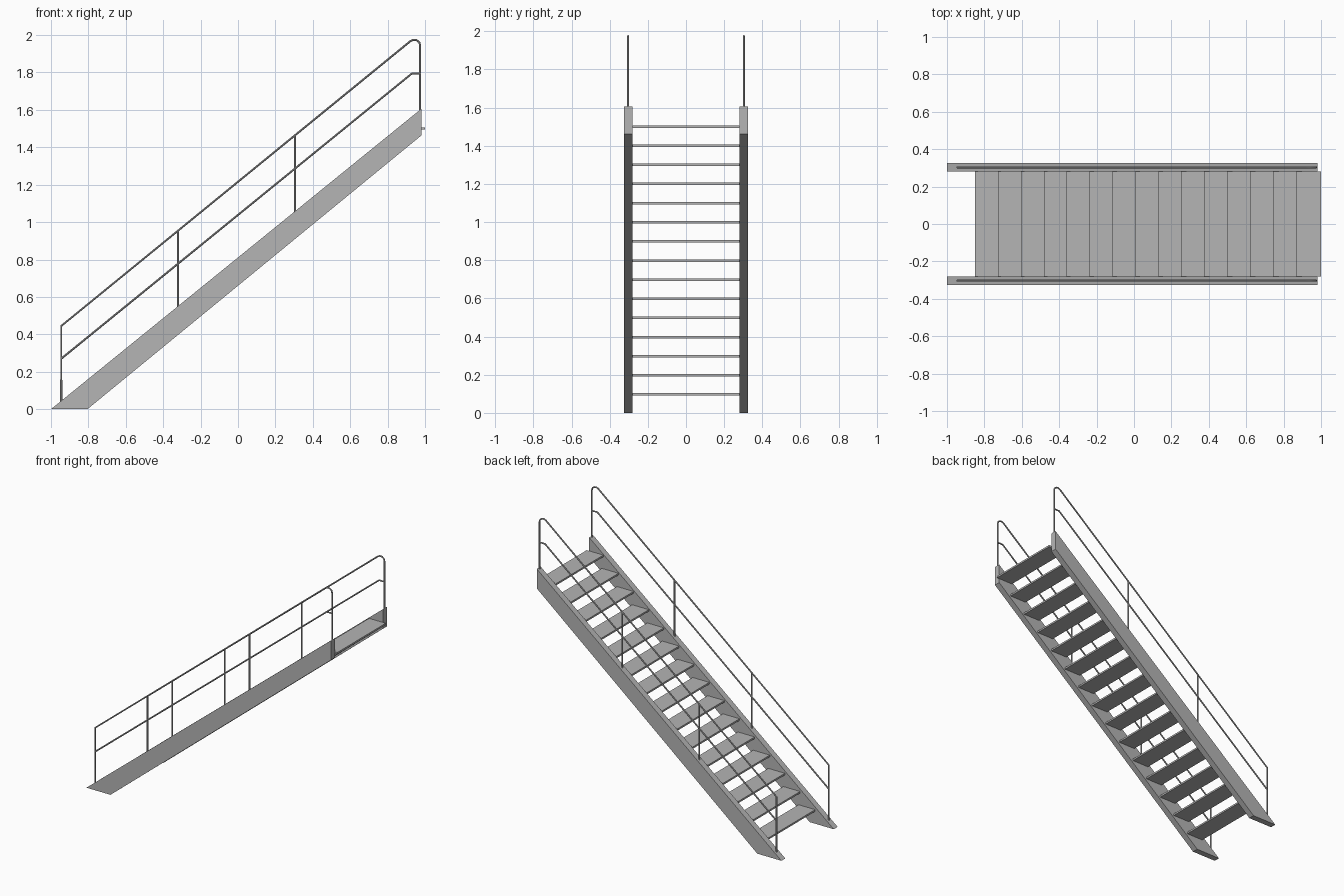
import bpy
import bmesh
from mathutils import Vector

cube = bpy.data.objects.get("Cube")
if cube:
    bpy.data.objects.remove(cube, do_unlink=True)

steel = bpy.data.materials.new("grey_steel")
steel.use_nodes = True
GREY = (0.46, 0.46, 0.46, 1)
steel.diffuse_color = GREY
steel.node_tree.nodes["Principled BSDF"].inputs["Base Color"].default_value = GREY


def plate(name, profile, y0, y1):
    """Extrude an x-z profile from y0 to y1."""
    bm = bmesh.new()
    face = bm.faces.new([bm.verts.new((x, y0, z)) for x, z in profile])
    ext = bmesh.ops.extrude_face_region(bm, geom=[face])
    moved = [v for v in ext["geom"] if isinstance(v, bmesh.types.BMVert)]
    bmesh.ops.translate(bm, verts=moved, vec=Vector((0, y1 - y0, 0)))
    bmesh.ops.recalc_face_normals(bm, faces=bm.faces)
    mesh = bpy.data.meshes.new(name)
    bm.to_mesh(mesh)
    bm.free()
    mesh.materials.append(steel)
    obj = bpy.data.objects.new(name, mesh)
    bpy.context.collection.objects.link(obj)


def tube(name, path, y, radius=0.0055):
    """Round bar along an x-z path, turned into a mesh."""
    curve = bpy.data.curves.new(name, "CURVE")
    curve.dimensions = "3D"
    curve.bevel_depth = radius
    curve.bevel_resolution = 2
    curve.use_fill_caps = True
    spline = curve.splines.new("POLY")
    spline.points.add(len(path) - 1)
    for point, (x, z) in zip(spline.points, path):
        point.co = (x, y, z, 1)
    curve.materials.append(steel)
    obj = bpy.data.objects.new(name, curve)
    bpy.context.collection.objects.link(obj)
    bpy.ops.object.select_all(action="DESELECT")
    obj.select_set(True)
    bpy.context.view_layer.objects.active = obj
    bpy.ops.object.convert(target="MESH")
    bpy.ops.object.shade_smooth_by_angle()


# Stringers and handrails on both sides
stringer = [(-1, 0), (-0.805, 0), (0.98, 1.463), (0.98, 1.606)]
handrail = [(-0.945, 0.04), (-0.945, 0.445), (0.922, 1.968), (0.937, 1.975),
            (0.955, 1.973), (0.969, 1.962), (0.974, 1.945), (0.974, 1.6)]
middle_rail = [(-0.945, 0.27), (0.93, 1.795), (0.974, 1.795)]

for side, s in (("left", 1), ("right", -1)):
    # Seen from the front (-y), the far side is +y
    place = "back" if s > 0 else "front"
    plate(place + "_stringer", stringer, s * 0.28, s * 0.325)
    tube(place + "_handrail", handrail, s * 0.303)
    tube(place + "_middle_rail", middle_rail, s * 0.303)
    for i, (x, low, high) in enumerate([(-0.32, 0.54, 0.953), (0.305, 1.05, 1.463)]):
        tube(f"{place}_post_{i + 1}", [(x, low), (x, high)], s * 0.303)

# Treads
for i in range(15):
    x = -0.85 + i * 0.1225
    top = 0.103 + i * 0.1003
    plate(f"tread_{i + 1}",
          [(x, top - 0.013), (x + 0.135, top - 0.013), (x + 0.135, top), (x, top)],
          -0.28, 0.28)
